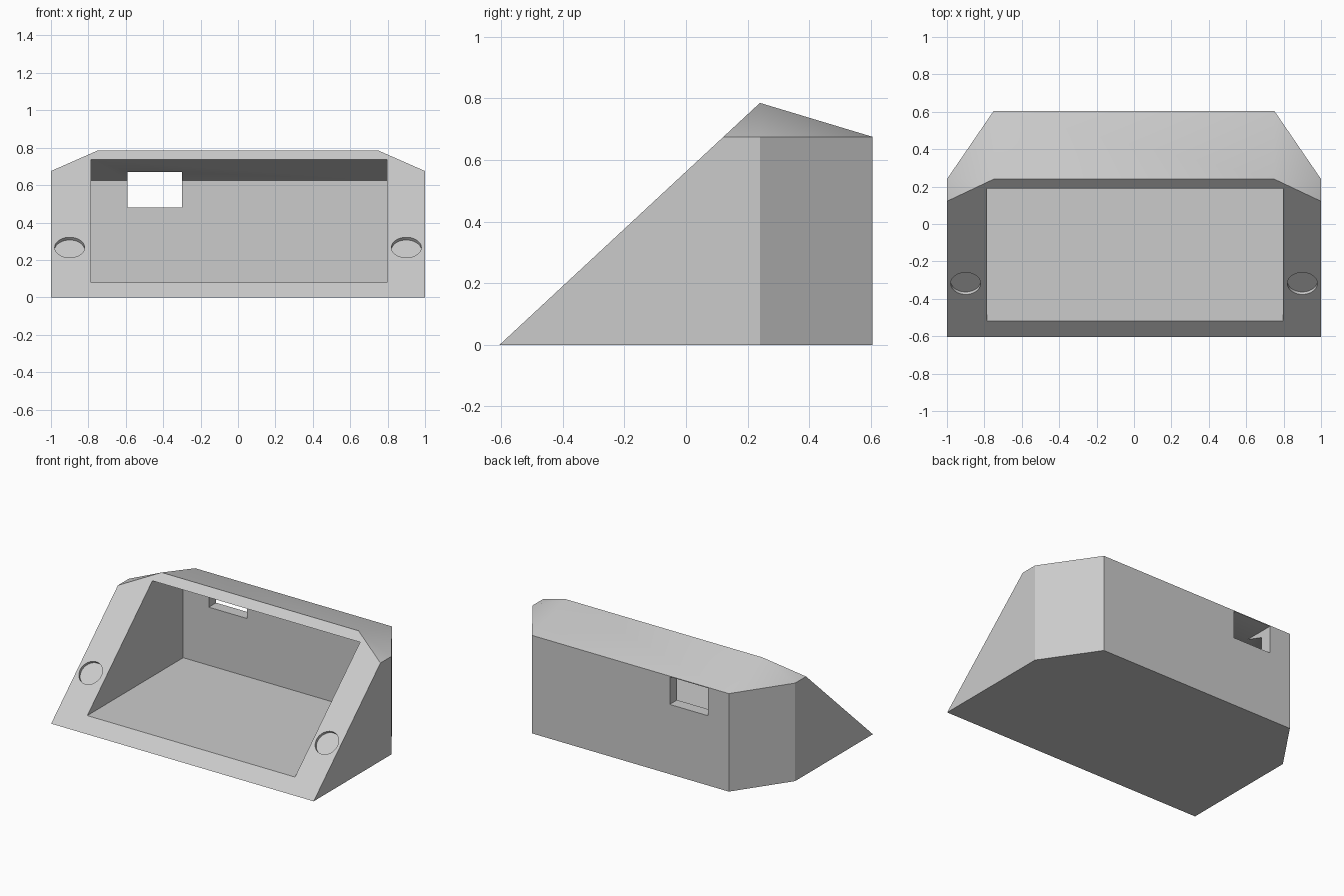
import bpy, bmesh, math
from mathutils import Matrix, Vector

cube = bpy.data.objects.get("Cube")
if cube:
    bpy.data.objects.remove(cube, do_unlink=True)

grey = bpy.data.materials.new("light grey")
grey.use_nodes = True
colour = (0.6, 0.6, 0.6, 1)
grey.diffuse_color = colour
grey.node_tree.nodes["Principled BSDF"].inputs["Base Color"].default_value = colour


def hull(name, points):
    """Convex solid around a few corner points, with flat faces merged."""
    bm = bmesh.new()
    for p in points:
        bm.verts.new(p)
    bmesh.ops.convex_hull(bm, input=bm.verts[:])
    bmesh.ops.dissolve_limit(bm, angle_limit=0.01, verts=bm.verts[:], edges=bm.edges[:])
    bmesh.ops.recalc_face_normals(bm, faces=bm.faces[:])
    return finish(name, bm)


def finish(name, bm):
    mesh = bpy.data.meshes.new(name)
    bm.to_mesh(mesh)
    bm.free()
    mesh.materials.append(grey)
    ob = bpy.data.objects.new(name, mesh)
    bpy.context.collection.objects.link(ob)
    return ob


def prism(name, x0, x1, profile):
    """Side profile (y, z) extended from x0 to x1."""
    return hull(name, [(x, y, z) for x in (x0, x1) for y, z in profile])


# Main dimensions
FRONT, RIDGE_Y, BACK = -0.605, 0.24, 0.605
RIDGE_Z, WALL_Z = 0.785, 0.675
slope = math.atan2(RIDGE_Z, RIDGE_Y - FRONT)
shoulder_y = FRONT + WALL_Z / math.tan(slope)

# Wedge-shaped housing with chamfered back corners
corners = []
for s in (-1, 1):
    corners += [(s, FRONT, 0), (s, RIDGE_Y, 0), (s * 0.75, BACK, 0),
                (s, shoulder_y, WALL_Z), (s, RIDGE_Y, WALL_Z),
                (s * 0.75, RIDGE_Y, RIDGE_Z), (s * 0.75, BACK, WALL_Z)]
housing = hull("housing", corners)

# Display cavity and the cable window in the back wall
cutters = [
    prism("cavity_cutter", -0.785, 0.797,
          [(-0.75, 0.08), (0.525, 0.08), (0.525, 0.625), (0, 0.802), (-0.75, 0.3)]),
    prism("cable_window_cutter", -0.59, -0.3,
          [(0.3, 0.48), (0.7, 0.48), (0.7, 0.67), (0.3, 0.67)]),
]

# Shallow round recesses, square to the sloped front
hole_y = -0.318
for side, x in (("right", -0.9), ("left", 0.9)):
    bm = bmesh.new()
    place = (Matrix.Translation(Vector((x, hole_y, (hole_y - FRONT) * math.tan(slope))))
             @ Matrix.Rotation(slope, 4, "X"))
    bmesh.ops.create_cone(bm, cap_ends=True, segments=48, radius1=0.08, radius2=0.08,
                          depth=0.04, matrix=place)
    cutters.append(finish(side + "_recess_cutter", bm))

bpy.ops.object.select_all(action="DESELECT")
housing.select_set(True)
bpy.context.view_layer.objects.active = housing
for cutter in cutters:
    mod = housing.modifiers.new(cutter.name, "BOOLEAN")
    mod.operation, mod.solver, mod.object = "DIFFERENCE", "EXACT", cutter
    bpy.ops.object.modifier_apply(modifier=mod.name)
    bpy.data.objects.remove(cutter, do_unlink=True)

# Soft shading only across the shallow roof corners and round recesses
bpy.ops.object.shade_smooth_by_angle(angle=math.radians(30))
